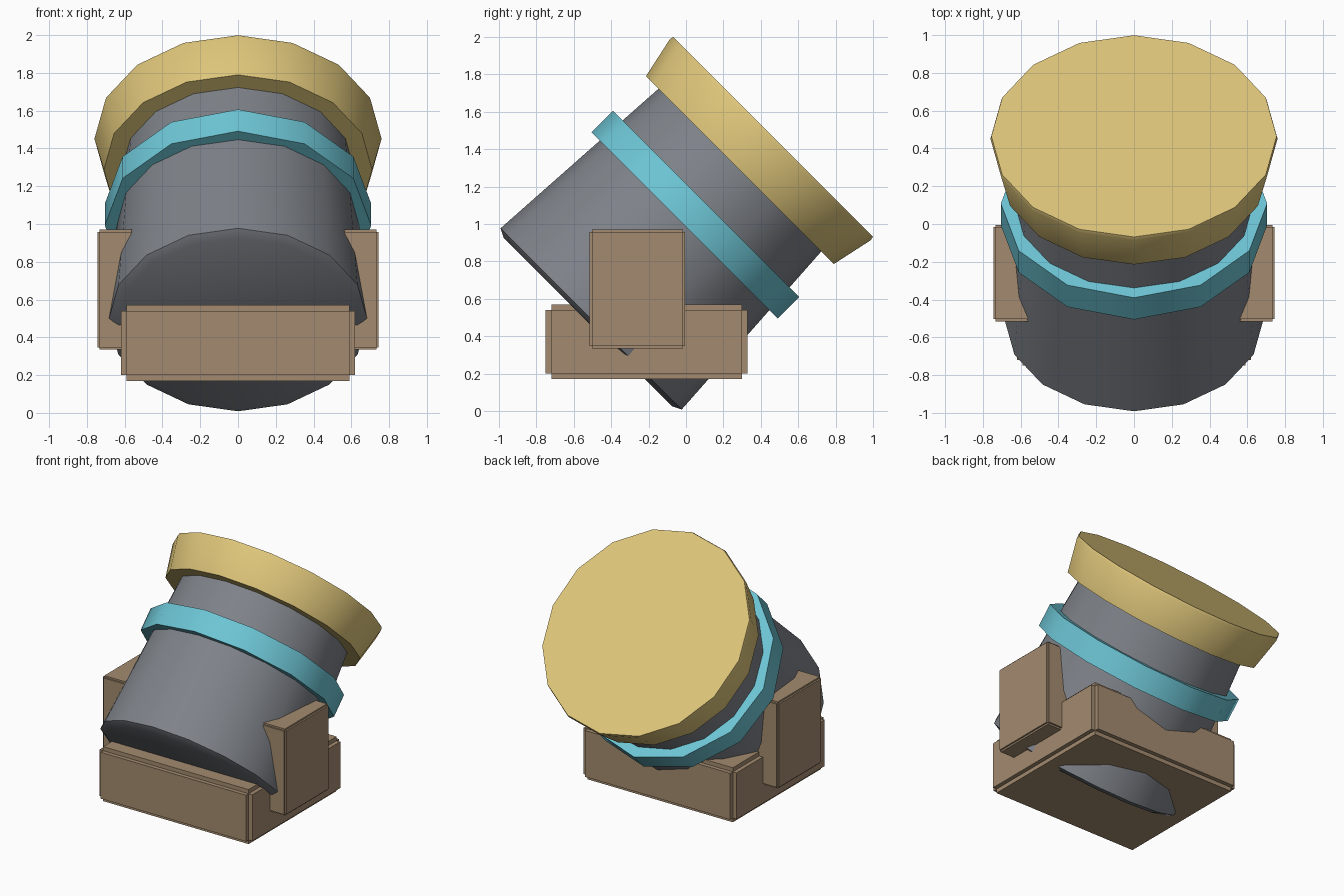
import bpy, bmesh, math
from mathutils import Matrix, Vector

cube = bpy.data.objects.get("Cube")
if cube:
    bpy.data.objects.remove(cube, do_unlink=True)


def material(name, colour):
    m = bpy.data.materials.new(name)
    m.use_nodes = True
    m.diffuse_color = (*colour, 1)
    m.node_tree.nodes["Principled BSDF"].inputs["Base Color"].default_value = (*colour, 1)
    return m


steel = material("grey steel", (0.21, 0.225, 0.25))
gold = material("pale gold", (0.73, 0.56, 0.195))
aqua = material("aqua", (0.155, 0.565, 0.67))
wood = material("brown wood", (0.37, 0.26, 0.16))

# Barrel axis leans back by 45 degrees
TILT = Matrix.Translation((0, -0.5, 0.5)) @ Matrix.Rotation(math.radians(-45), 4, "X")


def finish(name, bm, mat):
    bmesh.ops.recalc_face_normals(bm, faces=bm.faces)
    mesh = bpy.data.meshes.new(name)
    bm.to_mesh(mesh)
    bm.free()
    mesh.materials.append(mat)
    obj = bpy.data.objects.new(name, mesh)
    bpy.context.collection.objects.link(obj)
    return obj


def lathe(name, profile, sides, mat):
    """Closed turned solid on the tilted axis from (radius, height) pairs."""
    bm = bmesh.new()
    rings = []
    for r, h in profile:
        ring = []
        for i in range(sides):
            a = math.tau * i / sides
            ring.append(bm.verts.new(TILT @ Vector((r * math.cos(a), r * math.sin(a), h))))
        rings.append(ring)
    for low, high in zip(rings, rings[1:]):
        for i in range(sides):
            j = (i + 1) % sides
            bm.faces.new((low[i], low[j], high[j], high[i]))
    bm.faces.new(rings[0])
    bm.faces.new(rings[-1])
    obj = finish(name, bm, mat)
    bpy.ops.object.select_all(action="DESELECT")
    obj.select_set(True)
    bpy.context.view_layer.objects.active = obj
    bpy.ops.object.shade_smooth_by_angle(angle=math.radians(35))
    return obj


def panelled_box(name, low, high, step, mat):
    """Box whose edges are notched: one slab per axis, trimmed on the other two."""
    low, high = Vector(low), Vector(high)
    bm = bmesh.new()
    for axis in range(3):
        size = high - low
        for other in range(3):
            if other != axis:
                size[other] -= 2 * step
        matrix = Matrix.Translation((low + high) / 2) @ Matrix.Diagonal((*size, 1))
        bmesh.ops.create_cube(bm, size=1, matrix=matrix)
    return finish(name, bm, mat)


# Tapered barrel with a chamfered breech
lathe("barrel", [(0.636, -0.035), (0.685, -0.01), (0.61, 1.2)], 16, steel)
# Band around the barrel
lathe("barrel_band", [(0.705, 0.697), (0.705, 0.86)], 12, aqua)
# Flared muzzle cap
lathe("muzzle_cap", [(0.71, 1.114), (0.76, 1.345), (0.755, 1.365)], 16, gold)

# Base block and the two side brackets
panelled_box("base_block", (-0.62, -0.75, 0.17), (0.62, 0.33, 0.57), 0.03, wood)
for side, label in ((1, "left"), (-1, "right")):
    x_in, x_out = sorted((side * 0.5, side * 0.745))
    panelled_box(label + "_bracket", (x_in, -0.515, 0.335), (x_out, -0.005, 0.97), 0.012, wood)
